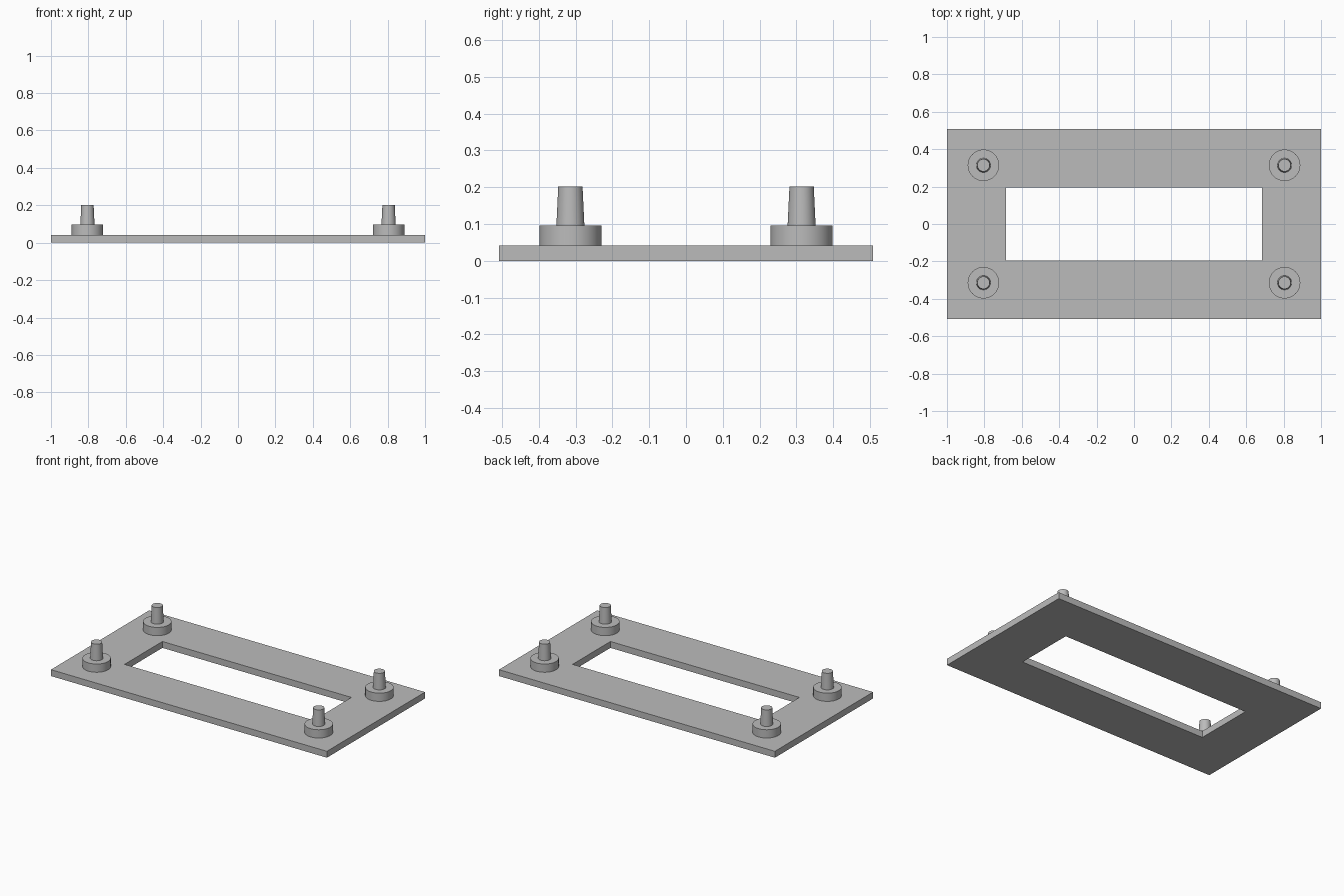
import bpy, bmesh

if "Cube" in bpy.data.objects:
    bpy.data.objects.remove(bpy.data.objects["Cube"])

grey = bpy.data.materials.new("plain grey")
grey.diffuse_color = (0.5, 0.5, 0.5, 1)
grey.use_nodes = True
grey.node_tree.nodes["Principled BSDF"].inputs["Base Color"].default_value = grey.diffuse_color


def finish(bm, name):
    mesh = bpy.data.meshes.new(name)
    bmesh.ops.recalc_face_normals(bm, faces=bm.faces[:])
    bm.to_mesh(mesh)
    bm.free()
    obj = bpy.data.objects.new(name, mesh)
    bpy.context.collection.objects.link(obj)
    mesh.materials.append(grey)
    return obj


# Rectangular frame plate with a window through it
def frame_plate(outer, inner, height):
    bm = bmesh.new()
    corners = [(-1, -1), (1, -1), (1, 1), (-1, 1)]

    def ring(size, z):
        return [bm.verts.new((x * size[0], y * size[1], z)) for x, y in corners]

    loops = [ring(outer, 0), ring(outer, height), ring(inner, height), ring(inner, 0)]
    for a, b in zip(loops, loops[1:] + loops[:1]):
        for i in range(4):
            j = (i + 1) % 4
            bm.faces.new((a[i], a[j], b[j], b[i]))
    return finish(bm, "frame_plate")


# Round part, tapered when the radii differ
def round_part(name, x, y, z0, z1, r0, r1):
    bm = bmesh.new()
    bmesh.ops.create_cone(bm, cap_ends=True, segments=64,
                          radius1=r0, radius2=r1, depth=z1 - z0)
    bmesh.ops.translate(bm, verts=bm.verts[:], vec=(x, y, (z0 + z1) / 2))
    obj = finish(bm, name)
    bpy.ops.object.select_all(action='DESELECT')
    obj.select_set(True)
    bpy.context.view_layer.objects.active = obj
    bpy.ops.object.shade_smooth_by_angle()


frame_plate((1.0, 0.508), (0.685, 0.196), 0.042)

# Four corner mounts: a round collar with a tapered peg on top
for sx, side in ((-1, "left"), (1, "right")):
    for sy, end in ((-1, "front"), (1, "back")):
        x, y = sx * 0.805, sy * 0.314
        round_part(f"collar_{end}_{side}", x, y, 0.042, 0.096, 0.084, 0.084)
        round_part(f"peg_{end}_{side}", x, y, 0.096, 0.202, 0.038, 0.033)
